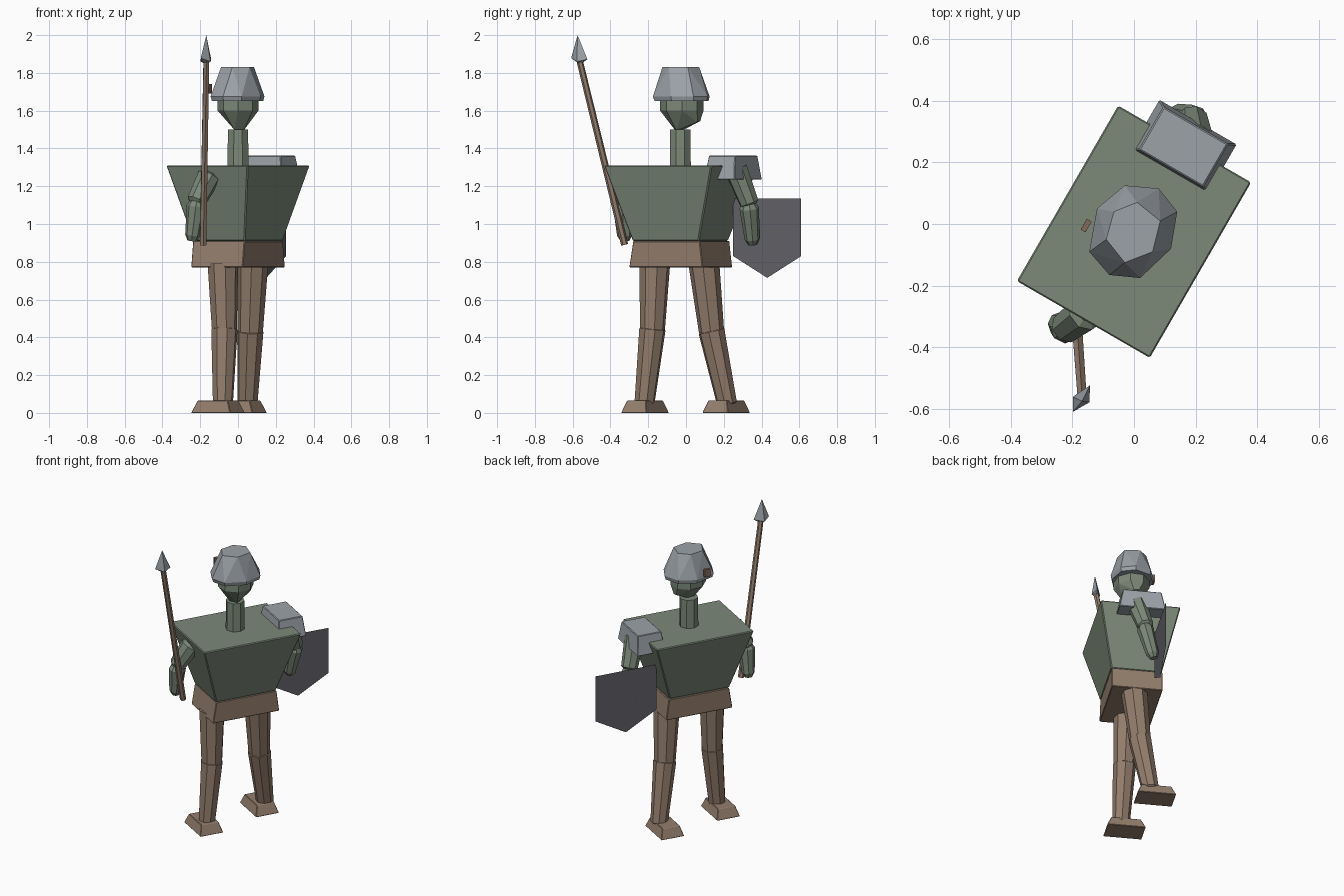
import bpy, bmesh, math
from mathutils import Vector

if "Cube" in bpy.data.objects:
    bpy.data.objects.remove(bpy.data.objects["Cube"])

# Body axes: U runs across the shoulders, V points out of the chest
U = Vector((0.5, 0.866, 0))
V = Vector((0.866, -0.5, 0))


def material(name, rgb):
    m = bpy.data.materials.new(name)
    m.diffuse_color = (*rgb, 1)
    m.use_nodes = True
    m.node_tree.nodes["Principled BSDF"].inputs["Base Color"].default_value = m.diffuse_color
    return m


green = material("green_cloth", (0.20, 0.25, 0.19))
steel = material("pale_steel", (0.33, 0.36, 0.39))
brown = material("brown_leather", (0.29, 0.205, 0.15))
dark = material("dark_iron", (0.125, 0.122, 0.14))
wood = material("dark_wood", (0.23, 0.145, 0.105))


def finish(name, bm, mat, bevel=0):
    bmesh.ops.recalc_face_normals(bm, faces=bm.faces)
    me = bpy.data.meshes.new(name)
    bm.to_mesh(me)
    bm.free()
    me.materials.append(mat)
    ob = bpy.data.objects.new(name, me)
    bpy.context.collection.objects.link(ob)
    if bevel:
        mod = ob.modifiers.new("bevel", 'BEVEL')
        mod.width = bevel
        mod.segments = 1
    return ob


def hull(name, points, mat, bevel=0):
    bm = bmesh.new()
    for p in points:
        bm.verts.new(p)
    bmesh.ops.convex_hull(bm, input=bm.verts)
    bmesh.ops.dissolve_limit(bm, angle_limit=0.02, verts=bm.verts, edges=bm.edges)
    return finish(name, bm, mat, bevel)


def rect(cx, cy, z, hu, hv):
    """Corners of a rectangle turned to the body axes."""
    return [Vector((cx, cy, z)) + U * a * hu + V * b * hv
            for a in (-1, 1) for b in (-1, 1)]


def limb(name, a, b, ra, rb, mat, sides=8, cap=0.0):
    """Tapered prism from a to b, with an optional blunt far end."""
    a, b = Vector(a), Vector(b)
    d = (b - a).normalized()
    q = d.to_track_quat('Z', 'Y')
    rings = [(a, ra), (b, rb)]
    if cap:
        rings = [(a - d * cap, ra * 0.65), (a, ra), (b, rb), (b + d * cap, rb * 0.6)]
    pts = []
    for c, r in rings:
        for i in range(sides):
            t = 2 * math.pi * (i + 0.5) / sides
            pts.append(c + q @ Vector((r * math.cos(t), r * math.sin(t), 0)))
    return hull(name, pts, mat)


# Torso and skirt
hull("torso", rect(0, -0.025, 1.31, 0.33, 0.25)
     + rect(0, -0.03, 0.91, 0.202, 0.157), green, 0.006)
hull("skirt", rect(0, -0.025, 0.91, 0.204, 0.158)
     + rect(0, -0.028, 0.77, 0.225, 0.158), brown, 0.004)

# Neck and head
limb("neck", (0, -0.03, 1.30), (0, -0.03, 1.50), 0.06, 0.058, green)
hull("head",
     [(0.108 * math.cos(i * math.pi / 4), -0.022 + 0.115 * math.sin(i * math.pi / 4), z)
      for i in range(8) for z in (1.60, 1.68)]
     + [(-0.02, -0.06, 1.5), (0.03, -0.05, 1.495), (0.0, -0.01, 1.50),
        (0.05, 0.06, 1.54), (0.02, 0.075, 1.545)], green)

# Helmet: eight-sided brim narrowing to a six-sided crown
brim = [(-0.03, 0.125), (0.08, 0.115), (0.14, 0.04), (0.12, -0.08),
        (0.02, -0.175), (-0.08, -0.165), (-0.145, -0.09), (-0.12, 0.05)]
crown = [(-0.065, 0.04), (0.01, 0.07), (0.085, 0.01), (0.06, -0.09),
         (-0.03, -0.125), (-0.09, -0.05)]
hull("helmet",
     [(x, y, 1.675) for x, y in brim]
     + [(x * 0.95, y * 0.95, 1.65) for x, y in brim]
     + [(x, y, 1.83) for x, y in crown], steel)
hull("helmet_tab", rect(-0.155, -0.005, 1.69, 0.02, 0.009)
     + rect(-0.155, -0.005, 1.74, 0.02, 0.009), wood)

# Shoulder plate
hull("shoulder_plate", rect(0.16, 0.25, 1.362, 0.08, 0.12)
     + rect(0.16, 0.248, 1.235, 0.095, 0.145), steel, 0.004)

# Arms
arms = {"shield": ((0.20, 0.265, 1.29), (0.19, 0.335, 1.11), (0.145, 0.35, 0.92)),
        "spear": ((-0.155, -0.285, 1.25), (-0.22, -0.335, 1.12), (-0.24, -0.325, 0.94))}
for side, (shoulder, elbow, hand) in arms.items():
    limb(side + "_upper_arm", shoulder, elbow, 0.062, 0.052, green, cap=0.015)
    limb(side + "_forearm", Vector(elbow) - Vector((0, 0, 0.025)), hand,
         0.052, 0.04, green, cap=0.03)

# Legs and feet
legs = {"spear": ((-0.08, -0.165, 0.79), (-0.072, -0.178, 0.44),
                  (-0.08, -0.22, 0.05), (-0.106, -0.217)),
        "shield": ((0.078, 0.095, 0.79), (0.065, 0.135, 0.43),
                   (0.05, 0.217, 0.05), (0.011, 0.213))}
for side, (hip, knee, ankle, foot) in legs.items():
    limb(side + "_thigh", hip, knee, 0.082, 0.067, brown)
    limb(side + "_shin", Vector(knee) + Vector((0, 0, 0.002)), ankle,
         0.071, 0.054, brown, cap=0.012)
    hull(side + "_foot", rect(*foot, 0, 0.078, 0.12)
         + rect(*foot, 0.065, 0.058, 0.092), brown, 0.003)

# Spear
limb("spear_shaft", (-0.185, -0.325, 0.89), (-0.168, -0.562, 1.86), 0.019, 0.017, brown, 6)
hull("spear_head", [(-0.168, -0.574, 2.0), (-0.168, -0.56, 1.845),
                    (-0.142, -0.522, 1.872), (-0.197, -0.608, 1.878),
                    (-0.145, -0.578, 1.86), (-0.198, -0.56, 1.86)], steel)

# Shield: thin five-sided sheet
bm = bmesh.new()
outline = [(-0.208, 1.135), (0.208, 1.135), (0.208, 0.83), (0, 0.715), (-0.208, 0.83)]
bm.faces.new([bm.verts.new(Vector((0.15, 0.43, z)) + U * a) for a, z in outline])
finish("shield", bm, dark)
